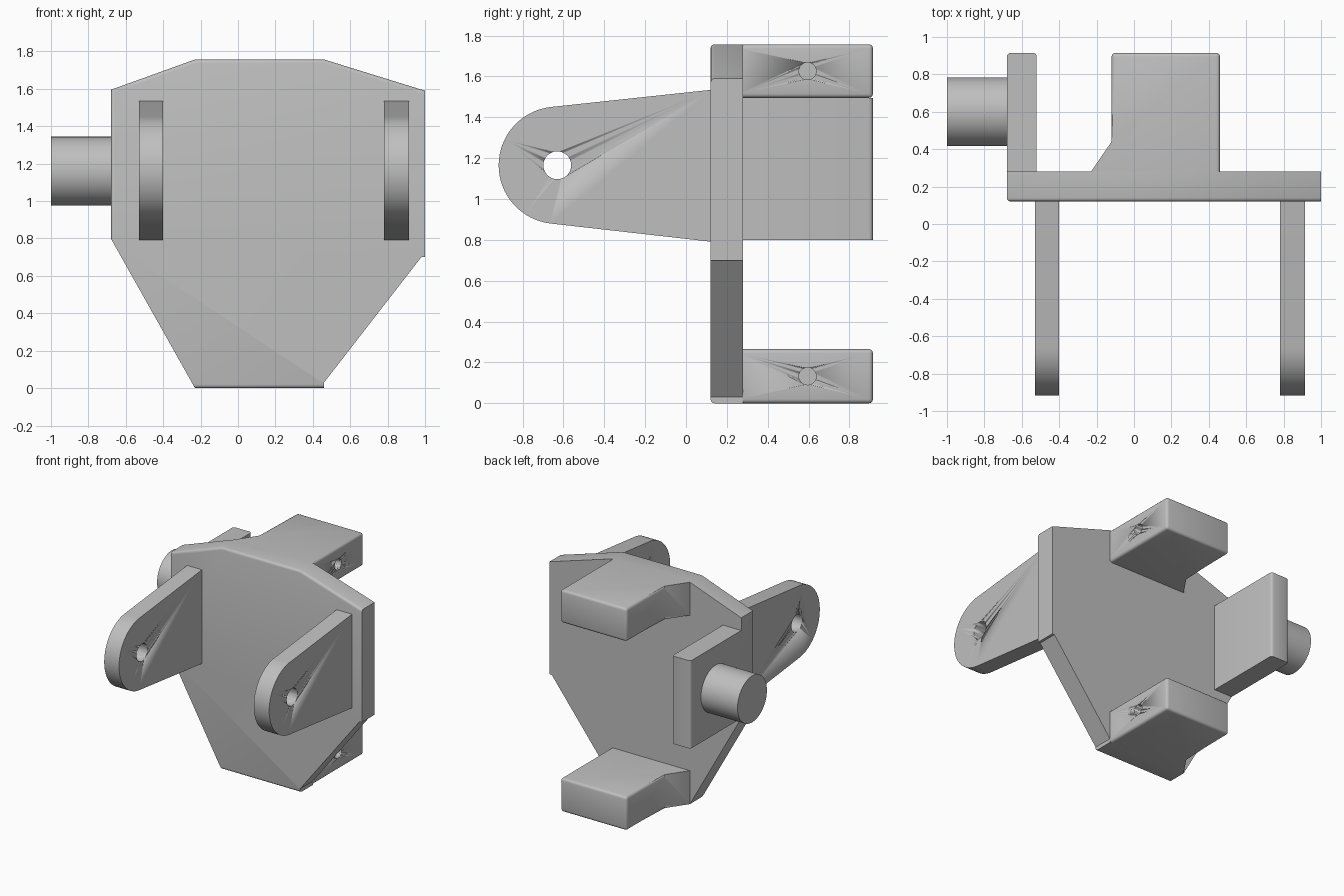
import bpy, bmesh, math
from mathutils import Vector, Matrix

cube = bpy.data.objects.get("Cube")
if cube:
    bpy.data.objects.remove(cube)

grey = bpy.data.materials.new("plain_grey")
grey.use_nodes = True
COLOUR = (0.52, 0.52, 0.52, 1)
grey.diffuse_color = COLOUR
grey.node_tree.nodes["Principled BSDF"].inputs["Base Color"].default_value = COLOUR


def finish(name, bm):
    """Turn a bmesh into a smooth-by-angle object."""
    bmesh.ops.recalc_face_normals(bm, faces=bm.faces)
    mesh = bpy.data.meshes.new(name)
    bm.to_mesh(mesh)
    bm.free()
    mesh.materials.append(grey)
    obj = bpy.data.objects.new(name, mesh)
    bpy.context.collection.objects.link(obj)
    bpy.ops.object.select_all(action="DESELECT")
    obj.select_set(True)
    bpy.context.view_layer.objects.active = obj
    bpy.ops.object.shade_smooth_by_angle(angle=math.radians(35))
    return obj


def prism(points, direction):
    """Extrude a closed outline of 3D points along a vector."""
    bm = bmesh.new()
    face = bm.faces.new([bm.verts.new(p) for p in points])
    moved = bmesh.ops.extrude_face_region(bm, geom=[face])["geom"]
    verts = [v for v in moved if isinstance(v, bmesh.types.BMVert)]
    bmesh.ops.translate(bm, verts=verts, vec=direction)
    bmesh.ops.recalc_face_normals(bm, faces=bm.faces)
    return bm


def round_edges(bm, rule, radius, segments=3):
    """Round the edges whose two end points both satisfy the rule."""
    edges = [e for e in bm.edges if rule(e.verts[0].co, e.verts[1].co)]
    bmesh.ops.bevel(bm, geom=edges, offset=radius, segments=segments,
                    affect="EDGES", profile=0.5, clamp_overlap=True)


def x_cylinder(name, x0, x1, y, z, radius):
    bm = bmesh.new()
    place = Matrix.Translation(((x0 + x1) / 2, y, z)) @ Matrix.Rotation(math.pi / 2, 4, "Y")
    bmesh.ops.create_cone(bm, cap_ends=True, segments=64, radius1=radius,
                          radius2=radius, depth=x1 - x0, matrix=place)
    return finish(name, bm)


def drill(obj, x0, x1, y, z, radius):
    cutter = x_cylinder("hole_cutter", x0, x1, y, z, radius)
    cutter.hide_render = True
    mod = obj.modifiers.new("hole", "BOOLEAN")
    mod.operation = "DIFFERENCE"
    mod.solver = "EXACT"
    mod.object = cutter
    bpy.context.view_layer.objects.active = obj
    bpy.ops.object.modifier_apply(modifier=mod.name)
    bpy.data.objects.remove(cutter)


FRONT, REAR, BACK = 0.12, 0.28, 0.915

# Main plate with its uneven octagonal outline
outline = [(-0.23, 0), (0.46, 0), (0.46, 0.03), (0.98, 0.7), (1, 0.7), (1, 1.59),
           (0.46, 1.757), (-0.23, 1.757), (-0.68, 1.595), (-0.68, 0.8)]
bm = prism([(x, FRONT, z) for x, z in outline], (0, REAR - FRONT, 0))
round_edges(bm, lambda a, b: max(a.y, b.y) < FRONT + 0.01
            and (min(a.z, b.z) > 1.55 or max(a.z, b.z) < 0.02
                 or max(a.x, b.x) < -0.6), 0.02)
finish("main_plate", bm)

# Upper and lower rear blocks, flared where they meet the plate
flare = [(-0.23, REAR - 0.02), (0.46, REAR - 0.02), (0.46, BACK),
         (-0.12, BACK), (-0.12, 0.44), (-0.23, REAR)]
for name, z0, z1 in (("upper_block", 1.495, 1.757), ("lower_block", 0, 0.265)):
    bm = prism([(x, y, z0) for x, y in flare], (0, 0, z1 - z0))
    round_edges(bm, lambda a, b: (a.y > 0.4 and b.y > 0.4
                                  and (abs(a.z - b.z) < 0.01 or a.y > 0.9))
                or (a.x > 0.45 and b.x > 0.45 and abs(a.z - b.z) < 0.01), 0.02)
    block = finish(name, bm)
    drill(block, 0.26, 0.6, 0.595, (z0 + z1) / 2, 0.042)

# Side pad carrying the shaft
pad = [(-0.68, REAR - 0.02), (-0.52, REAR - 0.02), (-0.52, BACK), (-0.68, BACK)]
bm = prism([(x, y, 0.8) for x, y in pad], (0, 0, 0.695))
round_edges(bm, lambda a, b: a.y > 0.9 and b.y > 0.9 and abs(a.z - b.z) > 0.5, 0.02)
finish("side_pad", bm)
x_cylinder("side_shaft", -1, -0.67, 0.6, 1.16, 0.184)

# Two tapered front lugs with rounded noses and pin holes
nose = Vector((-0.63, 1.165))
R = 0.287
arc = [nose + R * Vector((math.cos(t), math.sin(t)))
       for t in (math.radians(97 + 166 * i / 32) for i in range(33))]
profile = [Vector((FRONT + 0.01, 1.535))] + arc + [Vector((FRONT + 0.01, 0.79))]
for name, x0, x1 in (("right_lug", -0.53, -0.40), ("left_lug", 0.78, 0.915)):
    lug = finish(name, prism([(x0, p.x, p.y) for p in profile], (x1 - x0, 0, 0)))
    drill(lug, x0 - 0.1, x1 + 0.1, nose.x, nose.y, 0.068)
